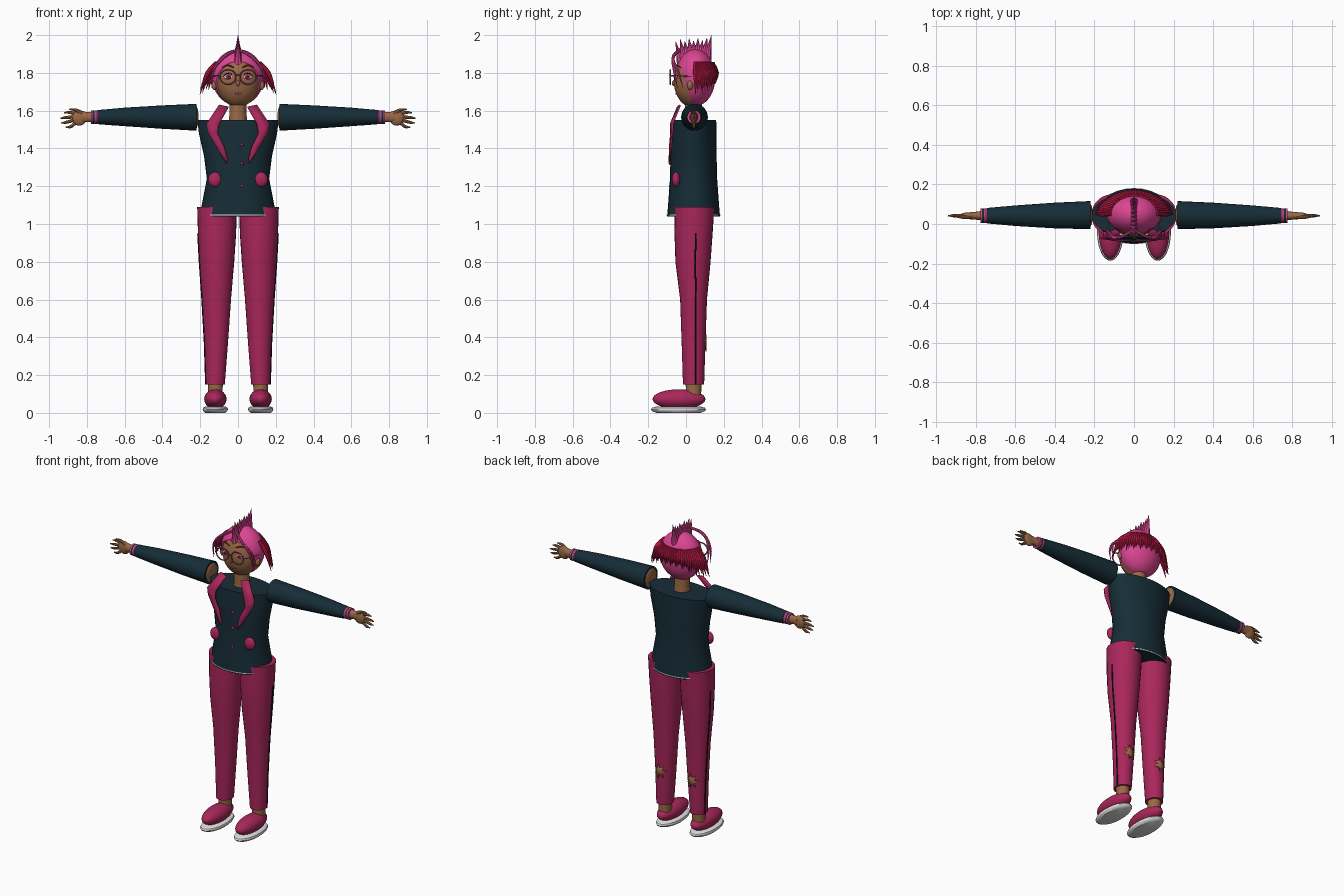
import bpy
import bmesh
import math
from mathutils import Vector, Matrix

default_cube = bpy.data.objects.get("Cube")
if default_cube:
    bpy.data.objects.remove(default_cube, do_unlink=True)


def make_material(name, rgb):
    material = bpy.data.materials.new(name)
    material.use_nodes = True
    material.diffuse_color = (*rgb, 1)
    shader = material.node_tree.nodes["Principled BSDF"]
    shader.inputs["Base Color"].default_value = (*rgb, 1)
    return material


skin = make_material("brown skin", (0.32, 0.14, 0.06))
navy = make_material("dark navy cloth", (0.008, 0.026, 0.038))
berry = make_material("berry cloth", (0.40, 0.02, 0.105))
pink = make_material("pink hair", (0.72, 0.06, 0.29))
crimson = make_material("crimson hair", (0.50, 0.01, 0.06))
mauve = make_material("mauve frames", (0.33, 0.08, 0.20))
white = make_material("white", (0.75, 0.75, 0.73))
black = make_material("near black", (0.01, 0.008, 0.012))

parts = []


def finish(bm, name, material):
    bmesh.ops.recalc_face_normals(bm, faces=bm.faces)
    mesh = bpy.data.meshes.new(name)
    bm.to_mesh(mesh)
    bm.free()
    obj = bpy.data.objects.new(name, mesh)
    bpy.context.collection.objects.link(obj)
    mesh.materials.append(material)
    parts.append(obj)
    return obj


def loft(name, material, rings, along_x=0, segments=28):
    """Skin ellipses (height, centre a, centre b, radius a, radius b)."""
    bm = bmesh.new()
    loops = []
    for h, ca, cb, ra, rb in rings:
        loop = []
        for i in range(segments):
            t = 2 * math.pi * i / segments
            a, b = ca + ra * math.cos(t), cb + rb * math.sin(t)
            loop.append(bm.verts.new((along_x * h, a, b) if along_x else (a, b, h)))
        loops.append(loop)
    for low, high in zip(loops, loops[1:]):
        for i in range(segments):
            j = (i + 1) % segments
            bm.faces.new((low[i], low[j], high[j], high[i]))
    bm.faces.new(loops[0])
    bm.faces.new(loops[-1])
    return finish(bm, name, material)


def ellipsoid(name, material, centre, radii, segments=24):
    bm = bmesh.new()
    matrix = Matrix.Translation(centre) @ Matrix.Diagonal((*radii, 1))
    bmesh.ops.create_uvsphere(bm, u_segments=segments, v_segments=segments // 2,
                              radius=1, matrix=matrix)
    return finish(bm, name, material)


def tube(name, material, points, radii, closed=False, smooth=True):
    """Round strand through points, with a radius at each."""
    curve = bpy.data.curves.new(name, "CURVE")
    curve.dimensions = "3D"
    curve.bevel_depth = 1
    curve.bevel_resolution = 2
    curve.use_fill_caps = True
    curve.resolution_u = 5
    spline = curve.splines.new("BEZIER" if smooth else "POLY")
    knots = spline.bezier_points if smooth else spline.points
    knots.add(len(points) - 1)
    for knot, point, radius in zip(knots, points, radii):
        knot.co = point if smooth else (*point, 1)
        knot.radius = radius
        if smooth:
            knot.handle_left_type = knot.handle_right_type = "AUTO"
    spline.use_cyclic_u = closed
    holder = bpy.data.objects.new(name, curve)
    bpy.context.collection.objects.link(holder)
    depsgraph = bpy.context.evaluated_depsgraph_get()
    mesh = bpy.data.meshes.new_from_object(holder.evaluated_get(depsgraph))
    bpy.data.objects.remove(holder, do_unlink=True)
    obj = bpy.data.objects.new(name, mesh)
    bpy.context.collection.objects.link(obj)
    mesh.materials.clear()
    mesh.materials.append(material)
    parts.append(obj)


def taper(name, material, start, end, thick, thin=0.001):
    tube(name, material, (start, end), (thick, thin), smooth=False)


def thicken(obj, amount):
    modifier = obj.modifiers.new("thickness", "SOLIDIFY")
    modifier.thickness = amount
    modifier.offset = 0


# Jacket, hem line and neck
loft("jacket", navy, [(1.04, 0, .04, .195, .14), (1.1, 0, .04, .192, .135),
                      (1.24, 0, .04, .165, .125), (1.36, 0, .04, .18, .122),
                      (1.48, 0, .043, .207, .118), (1.55, 0, .045, .215, .115)])
loft("jacket_hem", white, [(1.046, 0, .04, .197, .142), (1.051, 0, .04, .197, .142)])
loft("neck", skin, [(1.5, 0, .04, .055, .055), (1.58, 0, .04, .045, .045),
                    (1.68, 0, .04, .045, .045)])
for z in (1.2, 1.32, 1.42):
    ellipsoid("jacket_button", berry, (.02, -.083, z), (.009, .008, .009), 12)

# Head and the hair cap cut open along the face
ellipsoid("head", skin, (0, .03, 1.76), (.115, .095, .14), 36)
bm = bmesh.new()
bmesh.ops.create_uvsphere(bm, u_segments=40, v_segments=24, radius=1,
                          matrix=Matrix.Translation((0, .05, 1.775))
                          @ Matrix.Diagonal((.136, .105, .15, 1)))
cut = bmesh.ops.bisect_plane(bm, geom=bm.verts[:] + bm.edges[:] + bm.faces[:],
                             plane_co=(0, -.035, 1.86), plane_no=(0, -1, -.3),
                             clear_outer=True)
rim = [e for e in cut["geom_cut"] if isinstance(e, bmesh.types.BMEdge)]
bmesh.ops.holes_fill(bm, edges=rim)
finish(bm, "hair_cap", pink)

# Crest of spikes along the top of the head
count = 9
for i in range(count):
    f = i / (count - 1)
    y = -.025 + .135 * f
    top = 1.765 + .15 * math.sqrt(1 - ((y - .05) / .105) ** 2)
    tip_z = 2.0 if i == count - 1 else 1.965 + .012 * (i % 2) + .01 * f
    taper("crest_spike", pink, (0, y, top - .02), (0, -.055 + .19 * f, tip_z), .024)

# Crimson strands wrapping the sides and back
count = 37
for i in range(count):
    a = math.pi * i / (count - 1)
    out = Vector((math.cos(a), math.sin(a), 0))
    side = abs(out.x) ** 3
    wobble = .012 * (i % 3)

    def around(grow, z):
        return Vector((out.x * (.118 + grow), .05 + out.y * (.093 + grow * .6), z))

    tube("crimson_strand", crimson,
         (around(-.002, 1.855), around(.03 + .012 * side, 1.80),
          around(.024 + .06 * side, 1.745 - .06 * side + wobble)),
         (.009, .013, .001))

# Nose and mouth
ellipsoid("nose", skin, (0, -.063, 1.745), (.011, .012, .016), 12)
ellipsoid("mouth", mauve, (0, -.05, 1.69), (.02, .006, .006), 12)
tube("glasses_bridge", mauve, ((-.012, -.085, 1.785), (0, -.088, 1.79),
                               (.012, -.085, 1.785)), (.003,) * 3)

leg_rings = [(.15, .12, .04, .05, .056), (.37, .115, .04, .062, .063),
             (.6, .1135, .04, .0765, .071), (.8, .112, .037, .092, .093),
             (.95, .111, .04, .101, .101), (1.09, .111, .045, .105, .105)]

for s, side in ((1, "left"), (-1, "right")):
    # Face details and glasses
    ellipsoid(side + "_eye", white, (s * .05, -.053, 1.78), (.026, .009, .015), 16)
    ellipsoid(side + "_iris", crimson, (s * .05, -.06, 1.78), (.013, .005, .013), 16)
    ellipsoid(side + "_pupil", black, (s * .05, -.0635, 1.78), (.006, .003, .006), 12)
    tube(side + "_upper_lash", black, [(s * (.05 + dx), -.06 + abs(dx) * .2, 1.783 + dz)
         for dx, dz in ((-.027, 0), (0, .015), (.027, 0))], (.002, .003, .002))
    tube(side + "_eyebrow", crimson, ((s * .022, -.055, 1.828), (s * .055, -.049, 1.84),
         (s * .085, -.028, 1.828)), (.003, .004, .002))
    tube(side + "_glasses_rim", mauve,
         [(s * .053 + .042 * math.cos(t * math.pi / 4), -.083,
           1.778 + .038 * math.sin(t * math.pi / 4)) for t in range(8)],
         (.004,) * 8, closed=True)
    tube(side + "_glasses_arm", mauve, ((s * .095, -.083, 1.785), (s * .12, -.04, 1.785),
         (s * .132, .03, 1.78)), (.003,) * 3)
    ellipsoid(side + "_ear", skin, (s * .124, .022, 1.735), (.016, .016, .026), 16)
    for k in (0, 1):
        tube(side + "_fringe_strand", pink,
             ((0, -.03, 1.925), (s * (.075 + .01 * k), -.068, 1.885 - .012 * k),
              (s * .13, -.062 + .02 * k, 1.81), (s * .14, -.045 + .03 * k, 1.72)),
             (.007, .008, .007, .001))

    # Folded lapel built as a strip of quads
    outer = ((.10, 1.63), (.167, 1.53), (.16, 1.485), (.11, 1.40), (.06, 1.32))
    inner = ((.05, 1.62), (.10, 1.53), (.108, 1.48), (.073, 1.41), (.055, 1.34))
    bm = bmesh.new()
    rows = [[bm.verts.new((s * x, -.096 + .15 * x + max(0, z - 1.53) * .5, z))
             for x, z in pair] for pair in zip(outer, inner)]
    for (a, b), (c, d) in zip(rows, rows[1:]):
        bm.faces.new((a, b, d, c))
    thicken(finish(bm, side + "_lapel", berry), .009)
    ellipsoid(side + "_pocket", berry, (s * .122, -.053, 1.235), (.036, .022, .04))

    # Trouser leg, side seam and torn patch on the calf
    loft(side + "_trouser_leg", berry, [(z, s * cx, cy, rx, ry)
                                        for z, cx, cy, rx, ry in leg_rings])
    tube(side + "_side_seam", black, [(s * (cx + rx), cy + .012, min(z, .97))
         for z, cx, cy, rx, ry in leg_rings[:-1]], (.004,) * 5, smooth=False)
    bm = bmesh.new()

    def on_calf(dx, dz):
        depth = .064 * math.sqrt(1 - (dx / .063) ** 2)
        return bm.verts.new((s * .115 + dx, .043 + depth, .37 + dz))

    hub = on_calf(0, 0)
    tips = []
    for i in range(14):
        reach = .042 if i % 2 else .02
        t = 2 * math.pi * i / 14
        tips.append(on_calf(reach * math.cos(t), reach * 1.1 * math.sin(t)))
    for i, tip in enumerate(tips):
        bm.faces.new((hub, tip, tips[(i + 1) % 14]))
    thicken(finish(bm, side + "_calf_patch", skin), .005)

    # Ankle, shoe and sole
    loft(side + "_ankle", skin, [(.08, s * .12, .04, .038, .04), (.17, s * .12, .04, .04, .042)])
    ellipsoid(side + "_shoe", berry, (s * .12, -.037, .073), (.059, .14, .052), 32)
    loft(side + "_shoe_sole", white, [(z, s * .12, -.04, .067 * k, .146 * k)
         for z, k in ((0, .8), (.01, .96), (.018, 1), (.027, .96), (.034, .8))])

    # Sleeve with the bare shoulder showing at its open end
    loft(side + "_sleeve", navy, [(.22, .045, 1.565, .071, .071), (.4, .043, 1.566, .065, .062),
         (.6, .042, 1.567, .052, .049), (.7, .042, 1.566, .043, .041),
         (.745, .042, 1.566, .039, .037)], along_x=s)
    ellipsoid(side + "_shoulder", skin, (s * .225, .045, 1.565), (.016, .06, .062))

    # Stacked bracelets
    for k, material in enumerate((berry, mauve, navy, pink)):
        x = .742 + .009 * k
        loft(side + "_bracelet", material, [(x, .042, 1.566, .036, .036),
             (x + .009, .042, 1.566, .036, .036)], along_x=s)

    # Wrist, palm, fingers and thumb
    loft(side + "_wrist", skin, [(.77, .042, 1.566, .024, .028), (.80, .042, 1.566, .02, .026),
         (.83, .042, 1.566, .018, .032)], along_x=s)
    ellipsoid(side + "_palm", skin, (s * .84, .042, 1.562), (.04, .017, .041))
    for root, x, z in ((1.582, .922, 1.588), (1.569, .94, 1.56),
                       (1.555, .936, 1.535), (1.542, .912, 1.512)):
        tube(side + "_finger", skin, ((s * .855, .042, root), (s * (x - .025), .042, z + .003),
             (s * x, .042, z)), (.010, .008, .003))
    tube(side + "_thumb", skin, ((s * .82, .038, 1.58), (s * .86, .034, 1.603),
         (s * .895, .034, 1.607)), (.012, .009, .003))

# Smooth shading that keeps hard edges
bpy.ops.object.select_all(action="DESELECT")
for part in parts:
    part.select_set(True)
bpy.context.view_layer.objects.active = parts[0]
bpy.ops.object.shade_smooth_by_angle(angle=math.radians(40))
